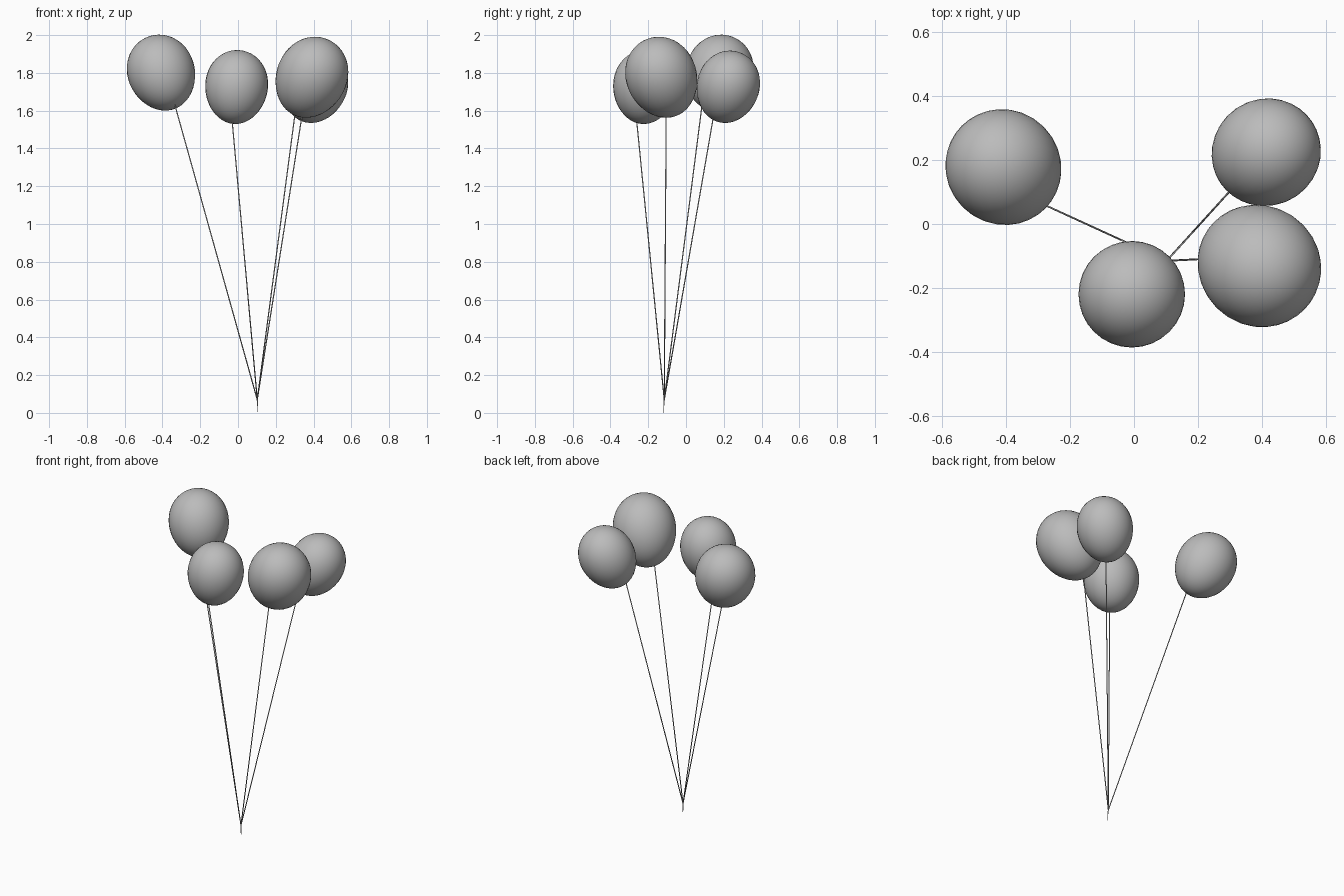
import bpy, bmesh, math
from mathutils import Vector, Matrix

cube = bpy.data.objects.get("Cube")
if cube:
    bpy.data.objects.remove(cube, do_unlink=True)

grey = bpy.data.materials.new("matte_grey")
grey.use_nodes = True
grey.diffuse_color = (0.5, 0.5, 0.5, 1)
grey.node_tree.nodes["Principled BSDF"].inputs["Base Color"].default_value = (0.5, 0.5, 0.5, 1)


def add_object(name, bm):
    mesh = bpy.data.meshes.new(name)
    for face in bm.faces:
        face.smooth = True
    bm.to_mesh(mesh)
    bm.free()
    mesh.materials.append(grey)
    obj = bpy.data.objects.new(name, mesh)
    bpy.context.collection.objects.link(obj)
    return obj


def balloon(name, centre, lean, radius, half_length):
    """Egg shape, slightly narrower at the bottom, leaning along an axis."""
    axis = Vector((lean[0], lean[1], math.sqrt(1 - lean[0] ** 2 - lean[1] ** 2)))
    bm = bmesh.new()
    bmesh.ops.create_uvsphere(bm, u_segments=32, v_segments=24, radius=1)
    for v in bm.verts:
        taper = 1 + 0.05 * v.co.z
        v.co = Vector((v.co.x * radius * taper, v.co.y * radius * taper, v.co.z * half_length))
    turn = Vector((0, 0, 1)).rotation_difference(axis).to_matrix().to_4x4()
    bm.transform(Matrix.Translation(centre) @ turn)
    add_object(name, bm)


def string(name, start, end, thick_start=0.003, thick_end=0.003):
    """Thin round cord between two points."""
    start, end = Vector(start), Vector(end)
    span = end - start
    bm = bmesh.new()
    bmesh.ops.create_cone(bm, cap_ends=True, segments=8, radius1=thick_start,
                          radius2=thick_end, depth=span.length)
    turn = Vector((0, 0, 1)).rotation_difference(span).to_matrix().to_4x4()
    bm.transform(Matrix.Translation((start + end) / 2) @ turn)
    add_object(name, bm)


# Point where the strings are gathered
gather = Vector((0.102, -0.115, 0.07))

# name: centre, lean, radius, half length, point where the string meets the balloon
balloons = {
    "right_back": ((-0.405, 0.175, 1.80), (-0.32, 0.30), 0.178, 0.206, (-0.33, 0.083, 1.615)),
    "right_front": ((-0.008, -0.22, 1.725), (0.09, 0.06), 0.166, 0.196, (-0.03, -0.26, 1.535)),
    "left_front": ((0.388, -0.128, 1.775), (0.39, -0.32), 0.187, 0.223, (0.30, -0.105, 1.57)),
    "left_back": ((0.41, 0.222, 1.725), (0.37, 0.24), 0.166, 0.197, (0.335, 0.142, 1.55)),
}

for name, (centre, lean, radius, half_length, tie) in balloons.items():
    balloon(name + "_balloon", centre, lean, radius, half_length)
    # Run the string a little way inside the balloon
    tie = Vector(tie)
    string(name + "_string", gather, tie + (tie - gather).normalized() * 0.06)

# Loose tail below the gathering point
string("string_tail", (0.106, -0.12, 0), gather, 0.001, 0.003)
